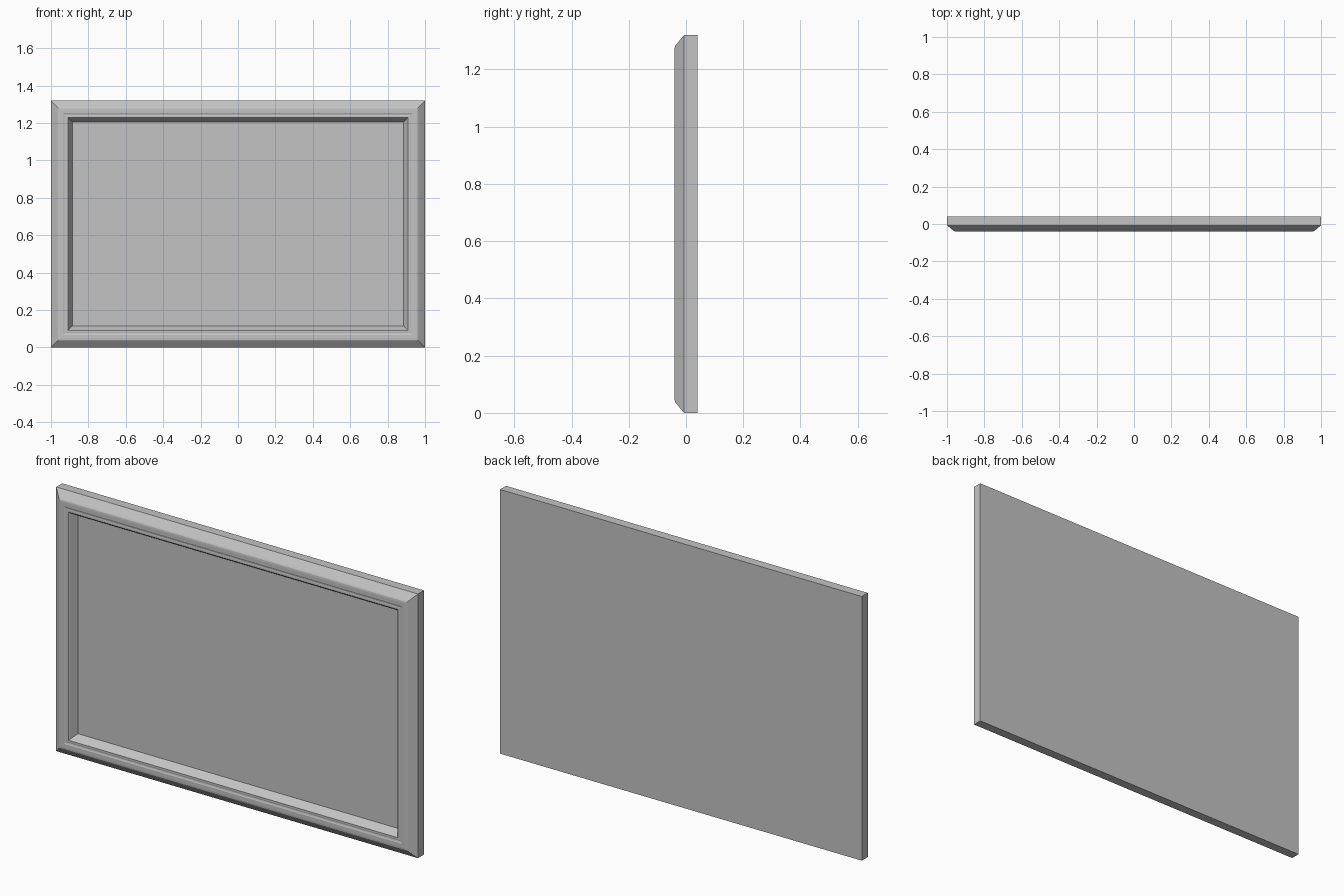
import bpy

if "Cube" in bpy.data.objects:
    bpy.data.objects.remove(bpy.data.objects["Cube"])

W, H = 1.0, 1.32      # half width, full height
BACK, PANEL = 0.04, 0.0

grey = bpy.data.materials.new("plain grey")
grey.diffuse_color = (0.55, 0.55, 0.55, 1)
grey.use_nodes = True
grey.node_tree.nodes["Principled BSDF"].inputs["Base Color"].default_value = grey.diffuse_color


def add_mesh(name, verts, faces):
    mesh = bpy.data.meshes.new(name)
    mesh.from_pydata(verts, [], faces)
    mesh.materials.append(grey)
    mesh.validate()
    obj = bpy.data.objects.new(name, mesh)
    bpy.context.collection.objects.link(obj)
    return obj


def ring(inset, y):
    """Rectangle at a given inset from the outer edge, counter-clockwise from the front."""
    x, lo, hi = W - inset, inset, H - inset
    return [(-x, y, lo), (x, y, lo), (x, y, hi), (-x, y, hi)]


# Moulding profile (inset, y), from the back edge round to the panel
profile = [(0, BACK), (0, -0.007), (0.035, -0.036), (0.040, -0.039),
           (0.048, -0.040), (0.066, -0.040), (0.071, -0.038),
           (0.076, -0.037), (0.082, -0.038), (0.090, -0.038),
           (0.094, -0.034), (0.115, PANEL)]

# One closed body: mitred moulding, recessed front panel and flat back
verts = [v for inset, y in profile for v in ring(inset, y)]
faces = [(4 * i + k, 4 * i + (k + 1) % 4, 4 * i + 4 + (k + 1) % 4, 4 * i + 4 + k)
         for i in range(len(profile) - 1) for k in range(4)]
last = 4 * (len(profile) - 1)
faces.append((last, last + 1, last + 2, last + 3))
faces.append((3, 2, 1, 0))
add_mesh("framed_panel", verts, faces)
